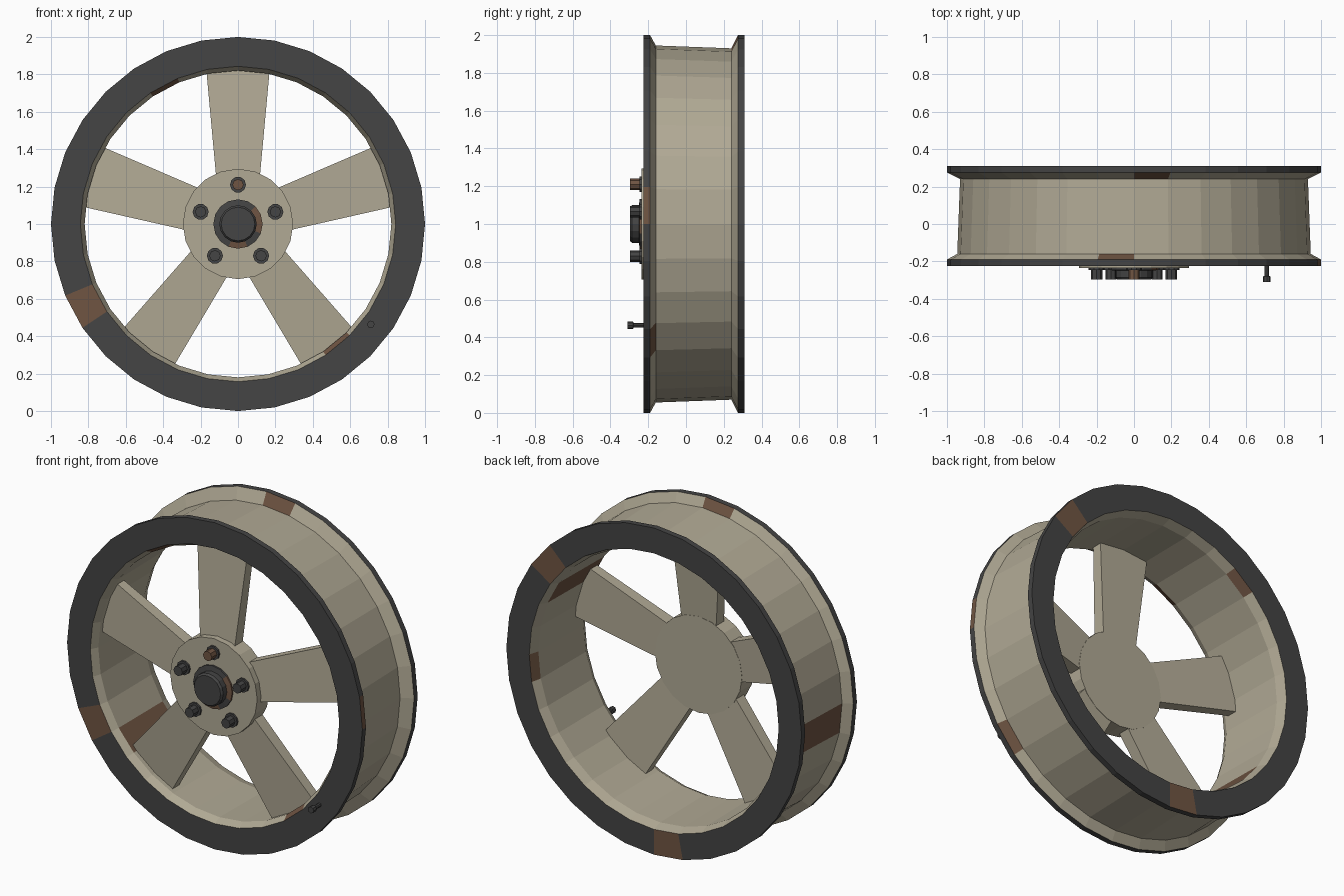
import bpy, bmesh
from math import cos, sin, radians, tau

cube = bpy.data.objects.get("Cube")
if cube:
    bpy.data.objects.remove(cube)


def material(name, rgb):
    m = bpy.data.materials.new(name)
    m.use_nodes = True
    m.diffuse_color = (*rgb, 1)
    m.node_tree.nodes["Principled BSDF"].inputs["Base Color"].default_value = (*rgb, 1)
    return m


TAN, DARK, RUST = 0, 1, 2
MATS = [material("warm_tan", (0.44, 0.40, 0.30)),
        material("dark_grey", (0.058, 0.058, 0.058)),
        material("rust_brown", (0.16, 0.09, 0.055))]


def finish(bm, name):
    bmesh.ops.recalc_face_normals(bm, faces=bm.faces)
    mesh = bpy.data.meshes.new(name)
    bm.to_mesh(mesh)
    bm.free()
    for m in MATS:
        mesh.materials.append(m)
    obj = bpy.data.objects.new(name, mesh)
    bpy.context.collection.objects.link(obj)
    return obj


def lathe(name, profile, sides, colour, x=0, z=1, closed=False):
    """Spin (radius, y) points about the y axis; colour(band, segment) picks the material."""
    bm = bmesh.new()
    rings = [[bm.verts.new((x + r * cos(tau * k / sides), y, z + r * sin(tau * k / sides)))
              for k in range(sides)] for r, y in profile]
    pairs = list(zip(rings, rings[1:]))
    if closed:
        pairs.append((rings[-1], rings[0]))
    else:
        for band, ring in ((-1, rings[0]), (len(pairs), rings[-1])):
            bm.faces.new(ring).material_index = colour(band, -1)
    for band, (a, b) in enumerate(pairs):
        for k in range(sides):
            j = (k + 1) % sides
            f = bm.faces.new((a[k], a[j], b[j], b[k]))
            f.material_index = colour(band, k)
    return finish(bm, name)


def plain(index):
    return lambda band, seg: index


# Rim: dark flanges, tan barrel, scattered rusty panels keyed by band
rim_rust = {0: (18,), 1: (0,), 2: (8, 28), 3: (16,), 4: (7,),
            6: (3, 23), 7: (11, 31), 8: (2, 19), 9: (10, 27)}


def rim_colour(band, seg):
    if seg in rim_rust.get(band, ()):
        return RUST
    return DARK if band in (0, 1, 5, 6) else TAN


lathe("rim", [(0.843, -0.225), (1, -0.225), (1, -0.19), (0.945, -0.16), (0.93, 0.24),
              (1, 0.275), (1, 0.31), (0.845, 0.31), (0.825, 0.25), (0.82, -0.18)],
      32, rim_colour, closed=True)

# Hub disc
lathe("hub", [(0.295, -0.235), (0.295, -0.12)], 20, plain(TAN))

# Centre cap with a partly rusted collar
lathe("cap_collar", [(0.132, -0.23), (0.132, -0.245), (0.098, -0.25)], 16,
      lambda band, seg: RUST if seg in (15, 0, 1, 11, 12) else DARK)
lathe("centre_cap", [(0.1, -0.24), (0.1, -0.285), (0.09, -0.297)], 16, plain(DARK))


# Five tapered spokes and five wheel nuts
def spoke(name, angle):
    bm = bmesh.new()
    c, s = cos(angle), sin(angle)
    ends = []
    for r, half, front, back in ((0.2, 0.112, -0.205, -0.127), (0.83, 0.17, -0.15, -0.088)):
        ends.append([bm.verts.new((r * c - w * s, y, 1 + r * s + w * c))
                     for w, y in ((-half, front), (half, front), (half, back), (-half, back))])
    a, b = ends
    bm.faces.new(a)
    bm.faces.new(b)
    for i in range(4):
        j = (i + 1) % 4
        bm.faces.new((a[i], a[j], b[j], b[i]))
    return finish(bm, name)


for i in range(5):
    angle = radians(90 + 72 * i)
    spoke(f"spoke_{i + 1}", angle)
    x, z = 0.21 * cos(angle), 1 + 0.21 * sin(angle)
    lathe(f"nut_washer_{i + 1}", [(0.043, -0.23), (0.043, -0.247)], 10, plain(DARK), x, z)
    lathe(f"wheel_nut_{i + 1}", [(0.03, -0.24), (0.03, -0.296)], 8,
          plain(RUST if i == 0 else DARK), x, z)

# Tyre valve on the front flange
lathe("valve", [(0.012, -0.22), (0.012, -0.278), (0.02, -0.28), (0.02, -0.31)],
      8, plain(DARK), 0.71, 0.463)
